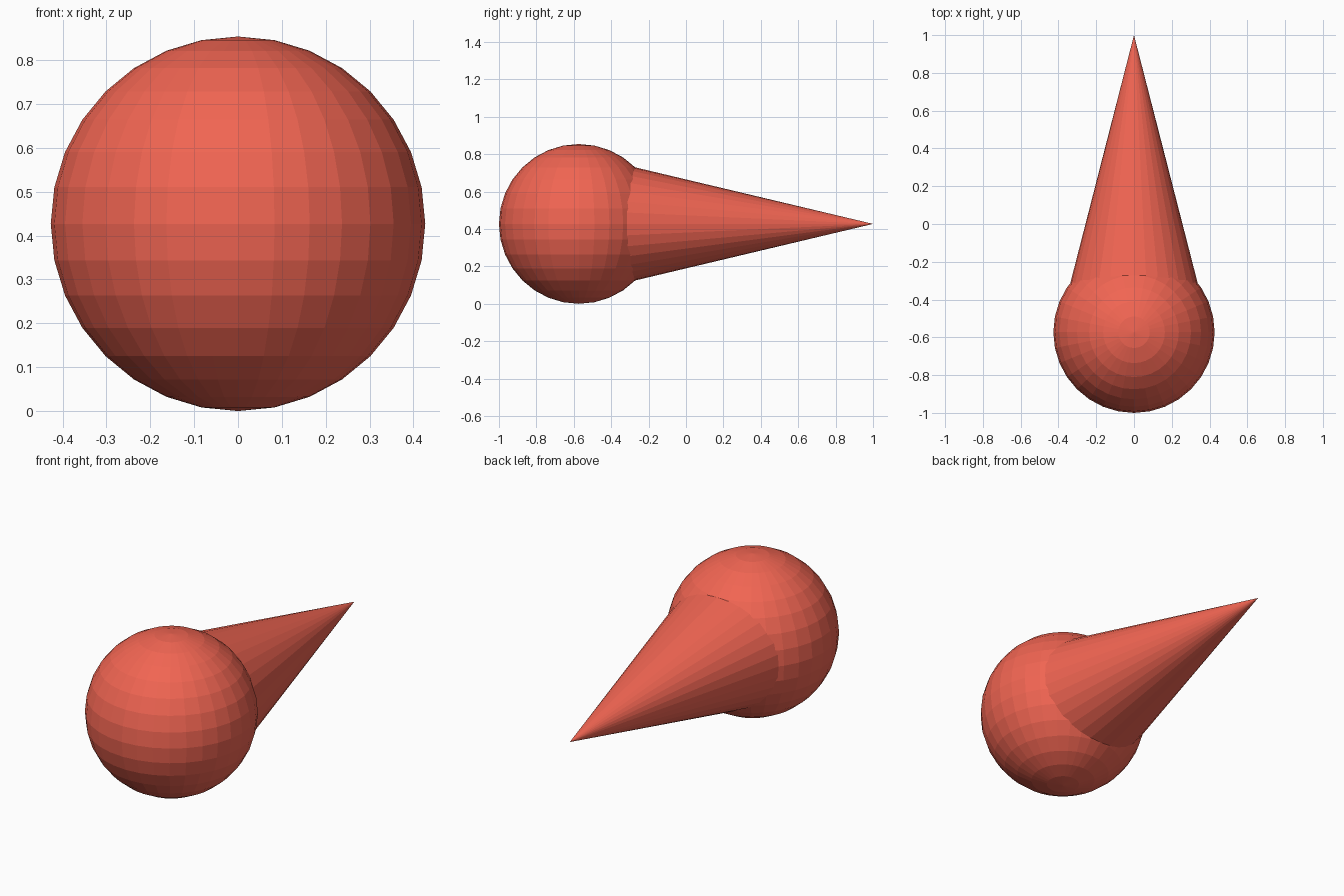
import bpy
from math import radians

if "Cube" in bpy.data.objects:
    bpy.data.objects.remove(bpy.data.objects["Cube"])

R = 0.427          # ball radius
YC = -1 + R        # ball centre along y

mat = bpy.data.materials.new("coral_red")
mat.diffuse_color = (0.88, 0.13, 0.085, 1)
mat.use_nodes = True
mat.node_tree.nodes["Principled BSDF"].inputs["Base Color"].default_value = mat.diffuse_color


def finish(name):
    ob = bpy.context.object
    ob.name = name
    ob.data.materials.append(mat)
    return ob


# Faceted ball at the front
bpy.ops.mesh.primitive_uv_sphere_add(segments=32, ring_count=16, radius=R,
                                     location=(0, YC, R))
finish("ball")

# Long spike pointing back, slightly wider than tall, based at the ball's middle
length = 1 - YC
bpy.ops.mesh.primitive_cone_add(vertices=32, radius1=1, radius2=0, depth=length,
                                location=(0, YC + length / 2, R),
                                rotation=(radians(-90), 0, 0))
spike = finish("spike")
spike.scale = (0.404, 0.374, 1)
